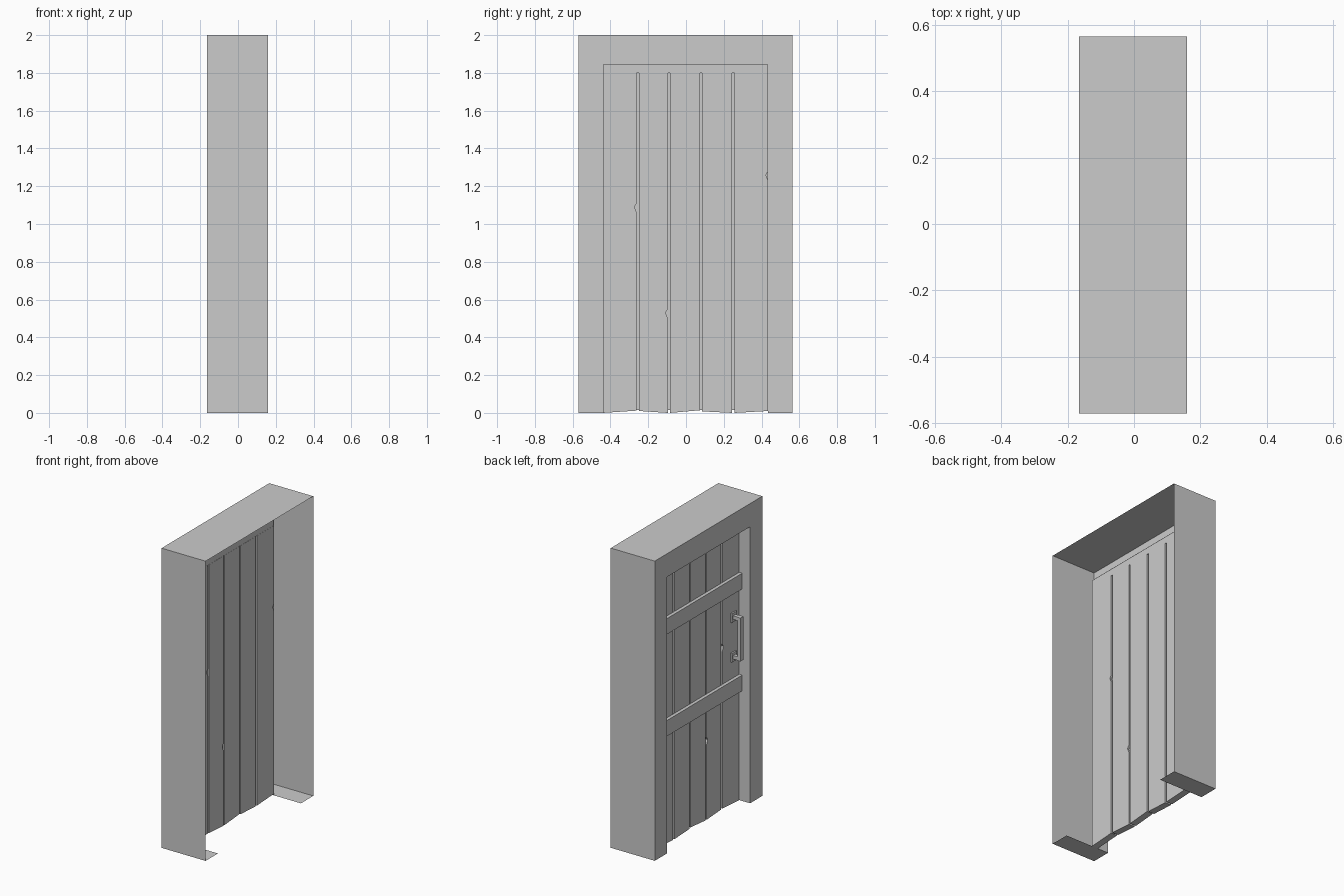
import bpy
import bmesh

cube = bpy.data.objects.get("Cube")
if cube:
    bpy.data.objects.remove(cube)

grey = bpy.data.materials.new("plain_grey")
grey.use_nodes = True
grey.diffuse_color = (0.6, 0.6, 0.6, 1)
grey.node_tree.nodes["Principled BSDF"].inputs["Base Color"].default_value = (0.6, 0.6, 0.6, 1)

# Overall extents: the doorway faces -x and the casing is open towards +x
FRONT, BACK = -0.165, 0.16
Y0, Y1, TOP = -0.57, 0.565, 2.0
OPEN0, OPEN1, OPEN_TOP = -0.44, 0.435, 1.845
DOOR_FRONT, DOOR_BACK = -0.085, -0.04


def finish(name, bm):
    mesh = bpy.data.meshes.new(name)
    bm.to_mesh(mesh)
    bm.free()
    mesh.materials.append(grey)
    obj = bpy.data.objects.new(name, mesh)
    bpy.context.collection.objects.link(obj)
    return obj


def sheet(name, outline):
    bm = bmesh.new()
    bm.faces.new([bm.verts.new(p) for p in outline])
    return finish(name, bm)


def slab(name, outline, x0, x1):
    """Extrude a (y, z) outline from x0 to x1."""
    bm = bmesh.new()
    face = bm.faces.new([bm.verts.new((x0, y, z)) for y, z in outline])
    extruded = bmesh.ops.extrude_face_region(bm, geom=[face])
    moved = [v for v in extruded["geom"] if isinstance(v, bmesh.types.BMVert)]
    bmesh.ops.translate(bm, verts=moved, vec=(x1 - x0, 0, 0))
    bmesh.ops.recalc_face_normals(bm, faces=bm.faces)
    return finish(name, bm)


def box(name, x0, x1, y0, y1, z0, z1):
    return slab(name, [(y0, z0), (y1, z0), (y1, z1), (y0, z1)], x0, x1)


# Casing made of thin sheets
sheet("casing_top", [(FRONT, Y0, TOP), (BACK, Y0, TOP), (BACK, Y1, TOP), (FRONT, Y1, TOP)])
sheet("casing_front", [(FRONT, y, z) for y, z in (
    (Y0, 0), (Y0, TOP), (Y1, TOP), (Y1, 0),
    (OPEN1, 0), (OPEN1, OPEN_TOP), (OPEN0, OPEN_TOP), (OPEN0, 0))])
for side, outer, inner in (("right", Y0, OPEN0), ("left", Y1, OPEN1)):
    sheet(side + "_casing_wall", [(FRONT, outer, 0), (BACK, outer, 0),
                                  (BACK, outer, TOP), (FRONT, outer, TOP)])
    sheet(side + "_casing_foot", [(FRONT, outer, 0), (BACK, outer, 0),
                                  (BACK, inner, 0), (FRONT, inner, 0)])
    sheet(side + "_reveal", [(FRONT, inner, 0), (DOOR_BACK, inner, 0),
                             (DOOR_BACK, inner, OPEN_TOP), (FRONT, inner, OPEN_TOP)])
sheet("top_reveal", [(FRONT, OPEN0, OPEN_TOP), (DOOR_BACK, OPEN0, OPEN_TOP),
                     (DOOR_BACK, OPEN1, OPEN_TOP), (FRONT, OPEN1, OPEN_TOP)])

# Door planks with slightly uneven feet and small chips in some edges
seams = [OPEN0, -0.255, -0.09, 0.08, 0.25, OPEN1]
feet = [(0.0, 0.012), (0.01, 0.0), (0.0, 0.014), (0.008, 0.0), (0.0, 0.01)]
chips = {0: 1.09, 1: 0.53, 4: 1.26}
GAP = 0.006
for i, (z_a, z_b) in enumerate(feet):
    a = seams[i] + (GAP if i else 0)
    b = seams[i + 1] - (GAP if i < len(feet) - 1 else 0)
    outline = [(a, z_a), (b, z_b)]
    if i in chips:
        z = chips[i]
        outline += [(b, z - 0.03), (b - 0.012, z), (b, z + 0.02)]
    outline += [(b, 1.80), (a, 1.80)]
    slab(f"door_plank_{i + 1}", outline, DOOR_FRONT, DOOR_BACK)

# Core behind the seams, and the head strip
box("door_core", -0.066, -0.052, OPEN0, OPEN1, 0.015, 1.80)
box("door_head", DOOR_FRONT, DOOR_BACK - 0.001, OPEN0, OPEN1, 1.80, OPEN_TOP)

# Cross rails
for name, z in (("lower_rail", 0.735), ("upper_rail", 1.415)):
    box(name, DOOR_FRONT - 0.022, DOOR_FRONT, OPEN0, OPEN1, z, z + 0.105)

# Pull handle
HANDLE_Y = -0.375
for name, z in (("lower", 0.985), ("upper", 1.25)):
    box(name + "_handle_plate", DOOR_FRONT - 0.01, DOOR_FRONT,
        HANDLE_Y - 0.026, HANDLE_Y + 0.026, z - 0.03, z + 0.03)
    box(name + "_handle_post", DOOR_FRONT - 0.06, DOOR_FRONT - 0.01,
        HANDLE_Y - 0.013, HANDLE_Y + 0.013, z - 0.012, z + 0.012)
box("handle_grip", DOOR_FRONT - 0.065, DOOR_FRONT - 0.043,
    HANDLE_Y - 0.016, HANDLE_Y + 0.016, 0.973, 1.262)
